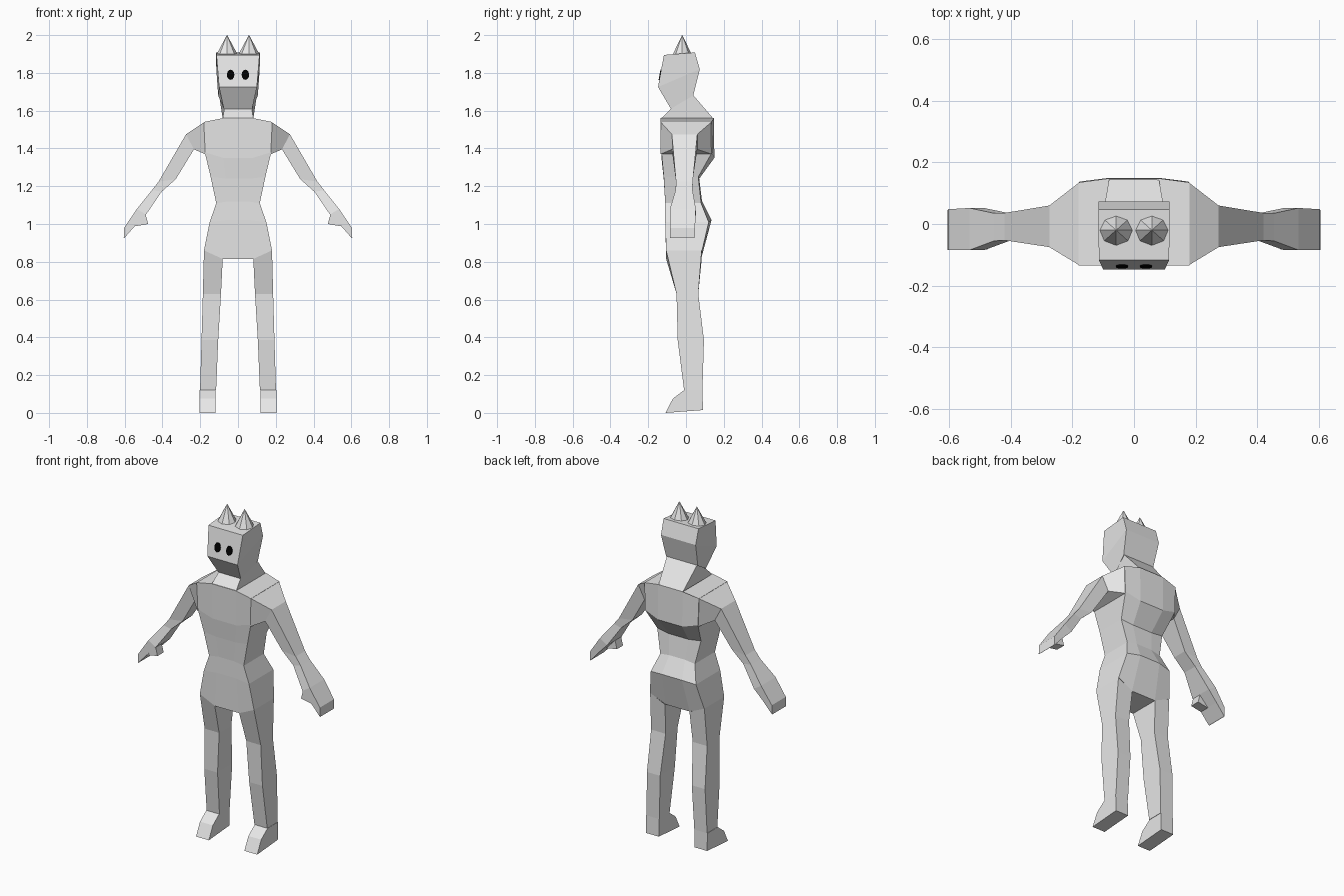
import bpy, bmesh, math

if "Cube" in bpy.data.objects:
    bpy.data.objects.remove(bpy.data.objects["Cube"])


def material(name, rgb):
    m = bpy.data.materials.new(name)
    m.diffuse_color = (*rgb, 1)
    m.use_nodes = True
    m.node_tree.nodes["Principled BSDF"].inputs["Base Color"].default_value = m.diffuse_color
    return m


GREY = material("light grey", (0.8, 0.8, 0.8))
BLACK = material("black", (0.0, 0.0, 0.0))


def loft(name, rings, mirror=False, cap_start=True, mat=GREY):
    """Join matching rings of points into a flat-shaded skin."""
    bm = bmesh.new()
    vs = [[bm.verts.new(p) for p in r] for r in rings]
    n = len(vs[0])
    for a, b in zip(vs, vs[1:]):
        for i in range(n):
            j = (i + 1) % n
            bm.faces.new((a[i], a[j], b[j], b[i]))
    if cap_start:
        bm.faces.new(vs[0])
    bm.faces.new(vs[-1])
    bmesh.ops.recalc_face_normals(bm, faces=bm.faces)
    me = bpy.data.meshes.new(name)
    bm.to_mesh(me)
    bm.free()
    me.materials.append(mat)
    ob = bpy.data.objects.new(name, me)
    bpy.context.collection.objects.link(ob)
    if mirror:
        ob.modifiers.new("mirror", "MIRROR").use_mirror_merge = False
    return ob


def limb_ring(outer, inner, yf, yb):
    """Four corners from outer and inner (x, z) and front and back y."""
    (xo, zo), (xi, zi) = outer, inner
    return [(xo, yf, zo), (xo, yb, zo), (xi, yb, zi), (xi, yf, zi)]


def torso_ring(hw, z_out, z_mid, yf, yb_out, yb_mid):
    m = hw * 0.45
    return [(-hw, yf, z_out), (-m, yf, z_mid), (m, yf, z_mid), (hw, yf, z_out),
            (hw, yb_out, z_out), (m, yb_mid, z_mid), (-m, yb_mid, z_mid), (-hw, yb_out, z_out)]


def head_ring(front, back):
    """Four corners from (half width, y, z) at the front and back."""
    (wf, yf, zf), (wb, yb, zb) = front, back
    return [(-wf, yf, zf), (wf, yf, zf), (wb, yb, zb), (-wb, yb, zb)]


# Torso, from hips to shoulders
loft("torso", [torso_ring(*r) for r in [
    (0.18, 0.86, 0.815, -0.105, 0.085, 0.08),
    (0.15, 1.01, 1.02, -0.11, 0.12, 0.135),
    (0.115, 1.11, 1.12, -0.11, 0.08, 0.085),
    (0.145, 1.25, 1.24, -0.118, 0.065, 0.07),
    (0.176, 1.38, 1.35, -0.13, 0.138, 0.15),
    (0.18, 1.54, 1.56, -0.135, 0.135, 0.148)]])

# Neck, leaning forward
loft("neck", [
    head_ring((0.081, -0.133, 1.558), (0.081, 0.145, 1.558)),
    head_ring((0.072, -0.075, 1.615), (0.1, 0.038, 1.682))])

# Head
loft("head", [
    head_ring((0.075, -0.08, 1.61), (0.105, 0.038, 1.68)),
    head_ring((0.1, -0.148, 1.725), (0.115, 0.073, 1.82)),
    head_ring((0.114, -0.117, 1.895), (0.116, 0.047, 1.908))])

# Pointed ears, one on each side of the crown
ear = []
for r, z in ((0.057, 1.895), (0.001, 2.0)):
    ear.append([(0.058 + r * math.cos(a), -0.02 + 0.9 * r * math.sin(a), z)
                for a in (i * math.tau / 8 for i in range(8))])
loft("ears", ear, mirror=True)

# Eyes, thin plates leaning with the face
eye = []
for out in (0.004, -0.003):
    eye.append([(0.039 + 0.02 * math.cos(a),
                 -0.148 + 0.1824 * (0.065 + 0.027 * math.sin(a)) - out,
                 1.79 + 0.027 * math.sin(a))
                for a in (i * math.tau / 12 for i in range(12))])
loft("eyes", eye, mirror=True, mat=BLACK)

# Arms, from shoulder to fingertips
loft("arms", [limb_ring(*r) for r in [
    ((0.178, 1.54), (0.175, 1.37), -0.134, 0.135),
    ((0.275, 1.475), (0.233, 1.395), -0.075, 0.06),
    ((0.42, 1.225), (0.33, 1.237), -0.053, 0.036),
    ((0.455, 1.18), (0.405, 1.17), -0.055, 0.035),
    ((0.535, 1.08), (0.487, 1.05), -0.085, 0.052),
    ((0.603, 0.98), (0.545, 0.99), -0.085, 0.048),
    ((0.605, 0.925), (0.6, 0.928), -0.085, 0.046)]], mirror=True, cap_start=False)

# Thumbs
thumb = [(0.49, 1.055), (0.476, 1.0), (0.545, 0.988), (0.53, 1.05)]
loft("thumbs", [[(x, y, z) for x, z in thumb] for y in (-0.083, -0.025)], mirror=True)

# Legs
loft("legs", [limb_ring(*r) for r in [
    ((0.18, 0.86), (0.081, 0.815), -0.105, 0.083),
    ((0.186, 0.63), (0.09, 0.63), -0.05, 0.065),
    ((0.193, 0.385), (0.105, 0.385), -0.044, 0.095),
    ((0.201, 0.12), (0.116, 0.12), -0.01, 0.087)]], mirror=True, cap_start=False)

# Feet, sloping down to the toes
foot = [(-0.01, 0.12), (-0.07, 0.075), (-0.108, 0.0), (0.09, 0.015), (0.087, 0.12)]
loft("feet", [[(x, y, z) for y, z in foot] for x in (0.118, 0.203)], mirror=True)
